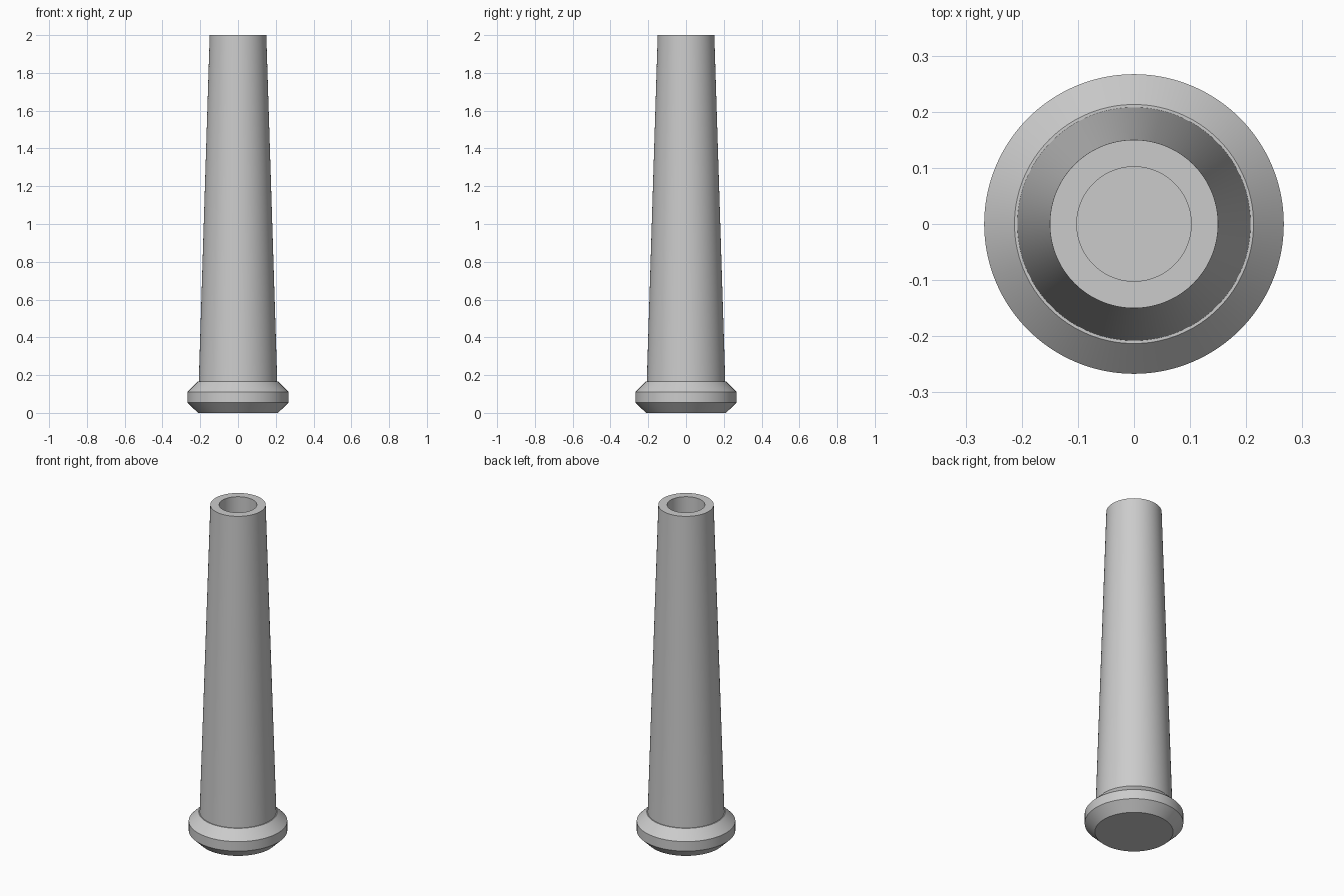
import bpy, bmesh, math

if "Cube" in bpy.data.objects:
    bpy.data.objects.remove(bpy.data.objects["Cube"])

SIDES = 128

grey = bpy.data.materials.new("light_grey")
grey.diffuse_color = (0.6, 0.6, 0.6, 1)
grey.use_nodes = True
grey.node_tree.nodes["Principled BSDF"].inputs["Base Color"].default_value = grey.diffuse_color


def lathe(name, profile):
    """Revolve (radius, height) points around z and cap both ends."""
    bm = bmesh.new()
    rings = []
    for r, z in profile:
        rings.append([bm.verts.new((r * math.cos(2 * math.pi * i / SIDES),
                                    r * math.sin(2 * math.pi * i / SIDES), z))
                      for i in range(SIDES)])
    for a, b in zip(rings, rings[1:]):
        for i in range(SIDES):
            j = (i + 1) % SIDES
            bm.faces.new((a[i], a[j], b[j], b[i]))
    bm.faces.new(rings[0][::-1])
    bm.faces.new(rings[-1])
    bmesh.ops.recalc_face_normals(bm, faces=bm.faces)
    mesh = bpy.data.meshes.new(name)
    bm.to_mesh(mesh)
    bm.free()
    mesh.materials.append(grey)
    obj = bpy.data.objects.new(name, mesh)
    bpy.context.collection.objects.link(obj)
    bpy.ops.object.select_all(action='DESELECT')
    obj.select_set(True)
    bpy.context.view_layer.objects.active = obj
    bpy.ops.object.shade_smooth_by_angle(angle=math.radians(30))
    return obj


# Base collar, chamfered above and below
lathe("base_collar", [(0.212, 0), (0.267, 0.054), (0.267, 0.111), (0.213, 0.165)])

# Tapered hollow shaft with a straight bore, closed at the collar
lathe("shaft", [(0.208, 0.16), (0.15, 2.0), (0.102, 2.0), (0.102, 0.17)])
